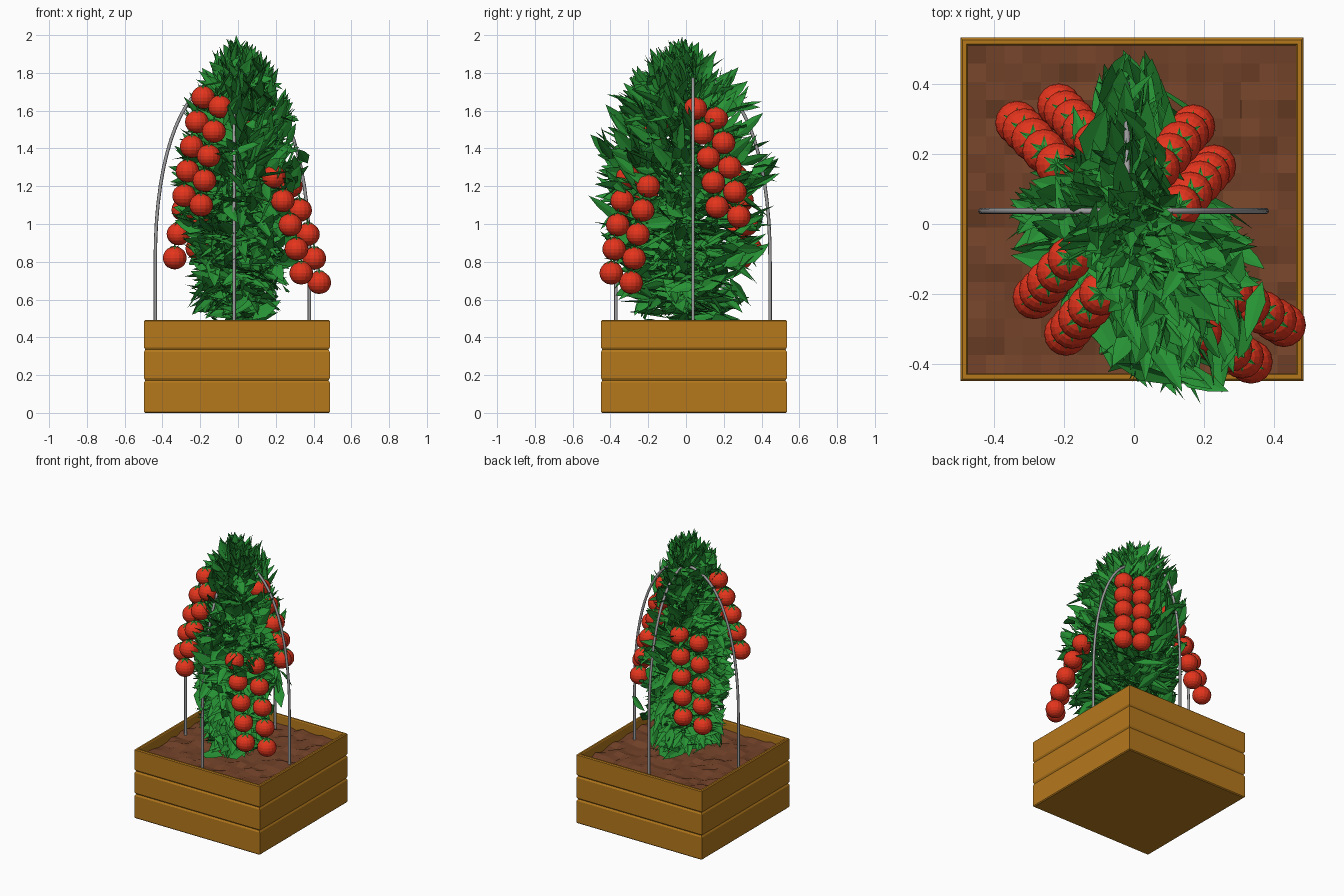
import bpy, bmesh, math, random
from mathutils import Vector, Matrix

if "Cube" in bpy.data.objects:
    bpy.data.objects.remove(bpy.data.objects["Cube"])

random.seed(11)


def mat(name, rgb):
    m = bpy.data.materials.new(name)
    m.diffuse_color = (*rgb, 1)
    m.use_nodes = True
    m.node_tree.nodes["Principled BSDF"].inputs["Base Color"].default_value = m.diffuse_color
    return m


WOOD = mat("wood", (0.46, 0.19, 0.012))
SOIL = mat("soil", (0.17, 0.055, 0.022))
LEAF = mat("leaf_green", (0.02, 0.29, 0.035))
RED = mat("tomato_red", (0.78, 0.035, 0.012))
METAL = mat("metal", (0.35, 0.35, 0.36))


def finish(bm, name, material):
    me = bpy.data.meshes.new(name)
    bm.to_mesh(me)
    bm.free()
    ob = bpy.data.objects.new(name, me)
    me.materials.append(material)
    bpy.context.collection.objects.link(ob)
    return ob


def tube(name, pts, radius, material):
    cu = bpy.data.curves.new(name, 'CURVE')
    cu.dimensions = '3D'
    cu.bevel_depth = radius
    cu.bevel_resolution = 2
    cu.use_fill_caps = True
    sp = cu.splines.new('POLY')
    sp.points.add(len(pts) - 1)
    for p, q in zip(sp.points, pts):
        p.co = (*q, 1)
    ob = bpy.data.objects.new(name, cu)
    cu.materials.append(material)
    bpy.context.collection.objects.link(ob)


def lookup(table, x):
    for (x0, y0), (x1, y1) in zip(table, table[1:]):
        if x <= x1:
            return y0 + (y1 - y0) * (x - x0) / (x1 - x0)
    return table[-1][1]


# Planter box: square rings swept up the grooved outside and down the inside
CX, CY, H = -0.006, 0.042, 0.492
profile = [(0.006, 0), (0, 0.006), (0, 0.16), (0.007, 0.172), (0, 0.184),
           (0, 0.323), (0.007, 0.335), (0, 0.347), (0, 0.486), (0.006, 0.492),
           (0.018, 0.492), (0.022, 0.486), (0.022, 0.34)]
bm = bmesh.new()
rings = []
for inset, z in profile:
    r = H - inset
    rings.append([bm.verts.new((CX + sx * r, CY + sy * r, z))
                  for sx, sy in ((-1, -1), (1, -1), (1, 1), (-1, 1))])
for a, b in zip(rings, rings[1:]):
    for i in range(4):
        j = (i + 1) % 4
        bm.faces.new((a[i], a[j], b[j], b[i]))
bm.faces.new(rings[0][::-1])
bm.faces.new(rings[-1])
finish(bm, "planter_box", WOOD)

# Lumpy soil
bm = bmesh.new()
bmesh.ops.create_grid(bm, x_segments=18, y_segments=18, size=H - 0.022,
                      matrix=Matrix.Translation((CX, CY, 0.427)))
for v in bm.verts:
    v.co.z += random.uniform(-0.012, 0.012)
finish(bm, "soil", SOIL)

# Two crossed support hoops
arc = [(-0.408 * math.copysign(abs(math.cos(t)) ** 0.88, math.cos(t)), 0.8 + 0.98 * math.sin(t) ** 0.92)
       for t in (math.pi * i / 32 for i in range(1, 32))]
prof = [(-0.408, 0.36), (-0.408, 0.8)] + arc + [(0.408, 0.8), (0.408, 0.36)]
for name, axis in (("hoop_side_to_side", 0), ("hoop_front_to_back", 1)):
    tube(name, [(-0.02 + (d - 0.01 if axis == 0 else 0), 0.037 + (d if axis else 0), z)
                for d, z in prof], 0.009, METAL)

# Tomato bunches: each row hangs from a top point to a bottom point
rows = {
    "front_left": [((-0.185, -0.10, 1.67), (-0.285, -0.21, 1.15)),
                   ((-0.095, -0.2, 1.62), (-0.195, -0.315, 1.10))],
    "front_right": [((0.28, -0.20, 1.20), (0.43, -0.29, 0.69)),
                    ((0.19, -0.31, 1.25), (0.335, -0.395, 0.74))],
    "back_right": [((0.13, 0.05, 1.61), (0.23, 0.165, 1.09)),
                   ((0.07, 0.16, 1.56), (0.17, 0.28, 1.04))],
    "back_left": [((-0.22, 0.17, 1.33), (-0.335, 0.29, 0.82)),
                  ((-0.11, 0.23, 1.38), (-0.215, 0.34, 0.87))],
}
R = 0.063
fruit = []
for key, pair in rows.items():
    bm, star = bmesh.new(), bmesh.new()
    for n, (top, bot) in enumerate(pair):
        top, bot = Vector(top), Vector(bot)
        path = []
        for i in range(5):
            t = i / 4
            c = top.lerp(bot, t)
            c += Vector((bot.x - top.x, bot.y - top.y, 0)) * 0.4 * t * (1 - t)
            fruit.append(c)
            path.append(c + Vector((0, 0, R)))
            bmesh.ops.create_uvsphere(bm, u_segments=16, v_segments=10, radius=R,
                                      matrix=Matrix.Translation(c) @ Matrix.Diagonal((1, 1, 0.96, 1)))
            # Green star cap on the fruit
            hub = star.verts.new(c + Vector((0, 0, R * 1.04)))
            ring = []
            for k in range(12):
                a = math.tau * k / 12
                rr = R * (0.72 if k % 2 else 0.3)
                ring.append(star.verts.new(c + Vector((rr * math.cos(a), rr * math.sin(a),
                                                       math.sqrt(R * R - rr * rr) + 0.002))))
            for k in range(12):
                star.faces.new((hub, ring[k], ring[(k + 1) % 12]))
        tube(f"fruit_stalk_{key}_{n}", [Vector((0, 0, top.z + 0.1))] + path, 0.004, LEAF)
    finish(bm, "tomatoes_" + key, RED)
    finish(star, "tomato_caps_" + key, LEAF)

# Main stem
tube("main_stem", [(0, 0, 0.38), (0.02, -0.02, 0.9), (-0.01, 0.01, 1.4), (0, 0, 1.85)], 0.016, LEAF)

# Foliage: outline radius by direction, scaled by height
outline = [(0, 0.35), (25, 0.26), (60, 0.24), (75, 0.40), (90, 0.56), (105, 0.47), (120, 0.38),
           (150, 0.36), (180, 0.39), (210, 0.33), (240, 0.35), (270, 0.47), (290, 0.58),
           (305, 0.54), (330, 0.43), (360, 0.35)]
height = [(0.48, 0.66), (0.8, 0.82), (1.05, 0.97), (1.3, 1.0), (1.5, 0.93), (1.7, 0.75),
          (1.85, 0.54), (1.93, 0.36), (2.0, 0.1)]


def add_leaf(bm, base, tip, width, out):
    d = tip - base
    # Blades face up and a little outward, with scatter
    hint = Vector([random.gauss(0, 0.45) for _ in range(3)]) + out * 0.5 + Vector((0, 0, 0.8))
    side = d.cross(hint).normalized()
    up = side.cross(d).normalized()
    b, t = bm.verts.new(base), bm.verts.new(tip)
    for s in (-1, 1):
        p = bm.verts.new(base + d * 0.35 + side * s * width * 0.5 + up * width * 0.12)
        q = bm.verts.new(base + d * 0.7 + side * s * width * 0.33 + up * width * 0.08)
        bm.faces.new((b, p, q, t) if s < 0 else (t, q, p, b))


bm = bmesh.new()
count = 0
while count < 1350:
    z = random.uniform(0.49, 1.985)
    deg = random.uniform(0, 360)
    full = lookup(outline, deg) * lookup(height, z)
    # Favour the wide lobes so density stays even
    if random.random() > 0.35 + full:
        continue
    r = full * (0.4 + 0.6 * math.sqrt(random.random()))
    a = math.radians(deg)
    tip = Vector((r * math.cos(a), r * math.sin(a) - 0.015, z))
    lift = lookup([(0.5, -0.35), (1.0, 0.1), (1.5, 0.6), (1.8, 1.0), (2.0, 2.2)], z)
    swing = a + random.gauss(0, 0.4)
    d = Vector((math.cos(swing), math.sin(swing), lift + random.gauss(0, 0.45))).normalized()
    base = tip - d * random.uniform(0.16, 0.26)
    base.z = max(base.z, 0.44)
    # Keep leaves from poking out over the hanging fruit
    if any((tip - c).length < 0.07 or
           (abs(tip.z - c.z) < 0.06 and (tip - c).xy.length < 0.12 and tip.xy.length > c.xy.length)
           for c in fruit):
        continue
    add_leaf(bm, base, tip, random.uniform(0.055, 0.085), Vector((math.cos(a), math.sin(a), 0)))
    count += 1
# Crown tip leaf sets the full height
add_leaf(bm, Vector((0, -0.02, 1.82)), Vector((-0.01, -0.02, 2.0)), 0.06, Vector((0, -1, 0)))
finish(bm, "foliage", LEAF)
